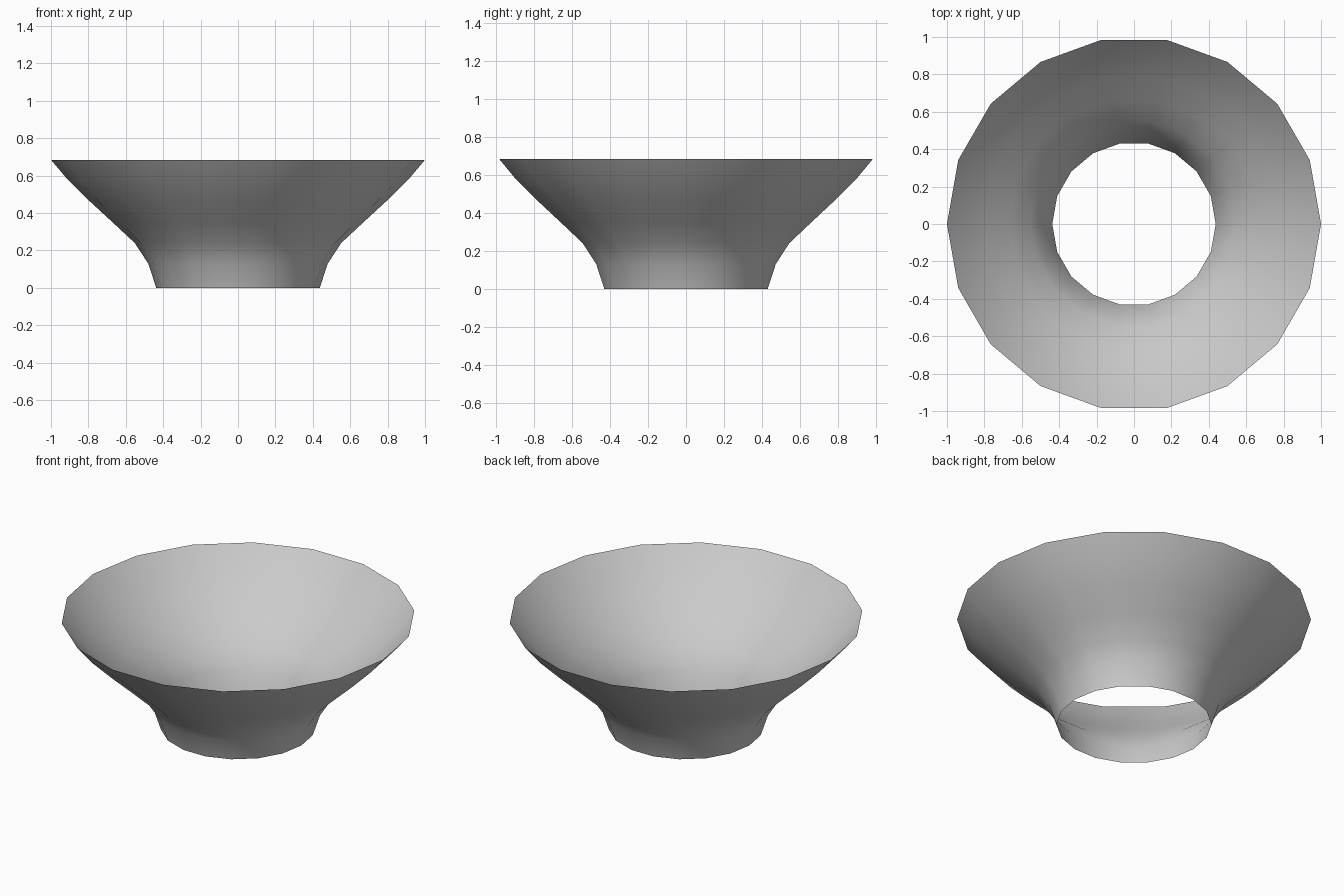
import bpy
import bmesh
from math import cos, sin, tau

cube = bpy.data.objects.get("Cube")
if cube:
    bpy.data.objects.remove(cube, do_unlink=True)

SIDES = 18
# Wall profile as (radius, height), from the foot opening to the rim
PROFILE = [(0.437, 0.0), (0.48, 0.13), (0.552, 0.24), (0.67, 0.35),
           (0.795, 0.465), (0.912, 0.58), (1.0, 0.685)]

# Single neutral material
grey = bpy.data.materials.new("light grey")
grey.use_nodes = True
colour = (0.6, 0.6, 0.6, 1.0)
grey.diffuse_color = colour
grey.node_tree.nodes["Principled BSDF"].inputs["Base Color"].default_value = colour

# Open flared wall: stacked rings joined by quads
bm = bmesh.new()
rings = [[bm.verts.new((r * cos(tau * i / SIDES), r * sin(tau * i / SIDES), z))
          for i in range(SIDES)] for r, z in PROFILE]
for low, high in zip(rings, rings[1:]):
    for i in range(SIDES):
        j = (i + 1) % SIDES
        face = bm.faces.new((low[i], low[j], high[j], high[i]))
        face.smooth = True

mesh = bpy.data.meshes.new("flared_bowl")
bm.to_mesh(mesh)
bm.free()
mesh.materials.append(grey)
bowl = bpy.data.objects.new("flared_bowl", mesh)
bpy.context.collection.objects.link(bowl)
